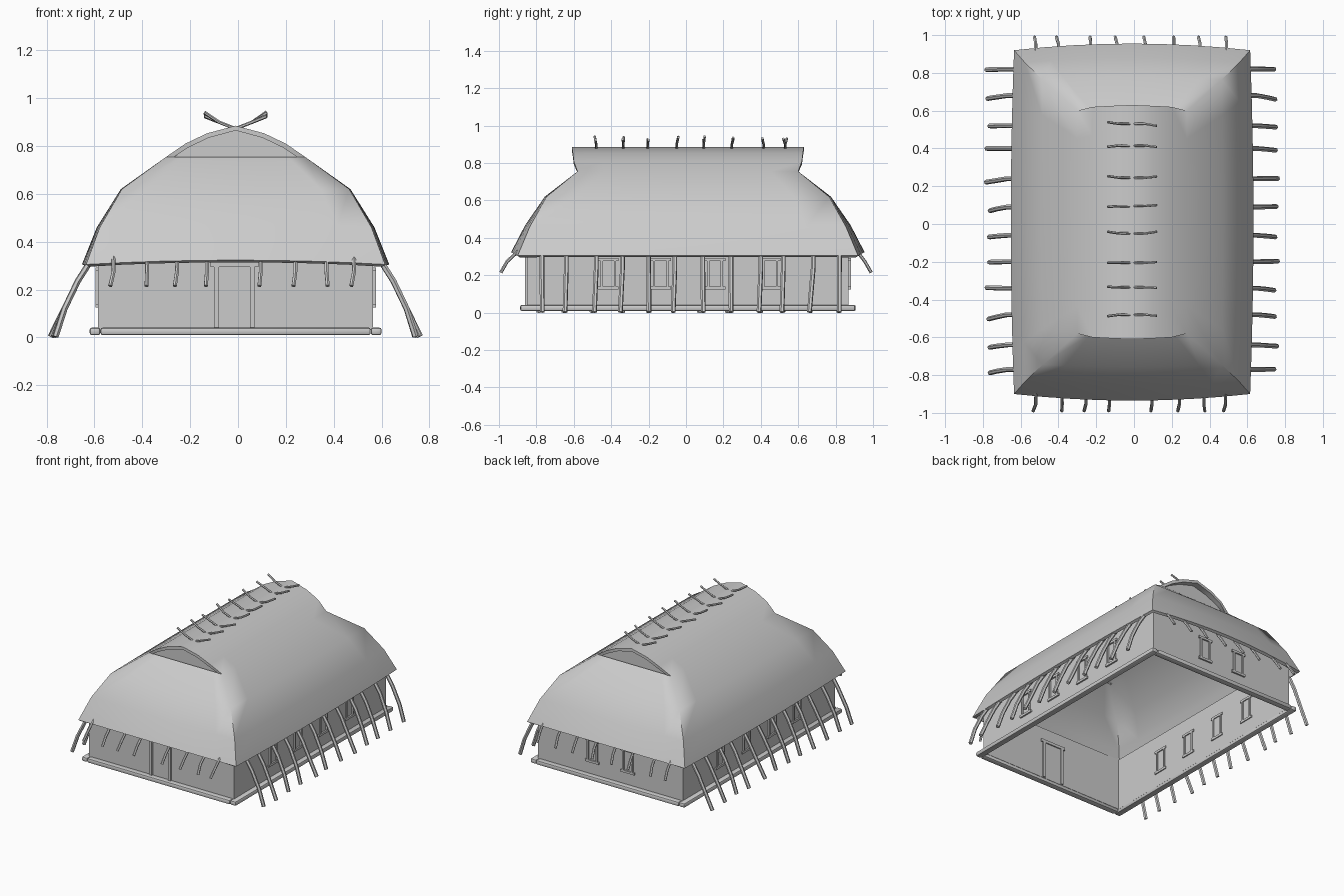
import bpy
import bmesh
import math
import random
from mathutils import Vector

random.seed(4)
if "Cube" in bpy.data.objects:
    bpy.data.objects.remove(bpy.data.objects["Cube"])

grey = bpy.data.materials.new("plain grey")
grey.use_nodes = True
COLOUR = (0.6, 0.6, 0.6, 1)
grey.diffuse_color = COLOUR
grey.node_tree.nodes["Principled BSDF"].inputs["Base Color"].default_value = COLOUR

CX, CY = -0.01, 0.01          # centre of the house body
WX, WY = 0.575, 0.86          # half size of the walls


def finish(name, bm):
    mesh = bpy.data.meshes.new(name)
    bm.to_mesh(mesh)
    bm.free()
    obj = bpy.data.objects.new(name, mesh)
    bpy.context.collection.objects.link(obj)
    mesh.materials.append(grey)
    return obj


def smooth(obj, degrees):
    bpy.ops.object.select_all(action="DESELECT")
    obj.select_set(True)
    bpy.context.view_layer.objects.active = obj
    for mod in list(obj.modifiers):
        bpy.ops.object.modifier_apply(modifier=mod.name)
    bpy.ops.object.shade_smooth_by_angle(angle=math.radians(degrees))


def add_box(bm, centre, size):
    verts = bmesh.ops.create_cube(bm, size=1)["verts"]
    bmesh.ops.scale(bm, vec=size, verts=verts)
    bmesh.ops.translate(bm, vec=centre, verts=verts)


def add_pole(bm, path, radius, sides=6):
    """Round pole through a bent path."""
    pts = [Vector(p) for p in path]
    rings = []
    for i, p in enumerate(pts):
        d = (pts[min(i + 1, len(pts) - 1)] - pts[max(i - 1, 0)]).normalized()
        u = d.cross(Vector((0.3, 0.9, 0.1))).normalized()
        v = d.cross(u)
        angles = [2 * math.pi * k / sides for k in range(sides)]
        rings.append([bm.verts.new(p + radius * (u * math.cos(a) + v * math.sin(a)))
                      for a in angles])
    for a, b in zip(rings, rings[1:]):
        for k in range(sides):
            m = (k + 1) % sides
            bm.faces.new((a[k], a[m], b[m], b[k]))
    bm.faces.new(rings[0][::-1])
    bm.faces.new(rings[-1])


# Thatched roof: hipped skirt, then a small gabled crown
SEG = 8
T = [2 * i / SEG - 1 for i in range(SEG + 1)]


def skirt_ring(hx, hy, z, bulge, lift):
    ring = []
    for t in T[:-1]:
        ring.append((hx + 0.5 * bulge * (1 - t * t), hy * t, z))
    for t in T[:-1]:
        ring.append((-hx * t, hy + bulge * (1 - t * t), z + lift * (1 - t * t)))
    return ring + [(-x, -y, h) for x, y, h in ring]


bm = bmesh.new()
skirt = [(0.625, 0.91, 0.305, 0.035, 0.018), (0.568, 0.845, 0.46, 0.025, 0.008),
         (0.475, 0.755, 0.62, 0.01, 0), (0.29, 0.59, 0.755, 0, 0)]
rings = [[bm.verts.new(p) for p in skirt_ring(*s)] for s in skirt]
for a, b in zip(rings, rings[1:]):
    for i in range(len(a)):
        j = (i + 1) % len(a)
        bm.faces.new((a[i], a[j], b[j], b[i]))
half = [(0.29, 0.59, 0.755), (0.21, 0.61, 0.81), (0.12, 0.615, 0.853)]
crown = half + [(0, 0.62, 0.885)] + [(-x, y, z) for x, y, z in reversed(half)]
rows = [[bm.verts.new((x, hy * t, z)) for t in T] for x, hy, z in crown]
for a, b in zip(rows, rows[1:]):
    for i in range(SEG):
        bm.faces.new((a[i], a[i + 1], b[i + 1], b[i]))
bmesh.ops.remove_doubles(bm, verts=bm.verts, dist=0.0005)
roof = finish("thatched_roof", bm)
roof.location = (CX, CY, 0)
shell = roof.modifiers.new("Thickness", "SOLIDIFY")
shell.thickness = 0.02
shell.offset = -1
smooth(roof, 60)

# Gable boards closing the crown
bm = bmesh.new()
for s in (-1, 1):
    outline = [(x * 0.97, z - 0.015) for x, _, z in crown]
    bm.faces.new([bm.verts.new((CX + x, CY + s * 0.575, z)) for x, z in outline[::-s]])
finish("gable_boards", bm)

# Walls, open underneath
bm = bmesh.new()
for s in (-1, 1):
    add_box(bm, (CX + s * (WX - 0.005), CY, 0.215), (0.01, 2 * WY, 0.37))
    add_box(bm, (CX, CY + s * (WY - 0.005), 0.215), (2 * WX - 0.02, 0.01, 0.37))
finish("walls", bm)

# Sill beams around the foot of the walls
bm = bmesh.new()
for s in (-1, 1):
    add_box(bm, (CX + s * 0.588, CY, 0.025), (0.045, 1.79, 0.032))
    add_box(bm, (CX, CY + s * 0.875, 0.025), (1.13, 0.045, 0.032))
beams = finish("sill_beams", bm)
bevel = beams.modifiers.new("Rounded", "BEVEL")
bevel.width = 0.01
bevel.segments = 2
smooth(beams, 40)

# Door frame through the front wall
bm = bmesh.new()
front = CY - WY
for x in (-0.09, 0.06):
    add_box(bm, (x, front + 0.003, 0.175), (0.02, 0.03, 0.28))
add_box(bm, (-0.015, front + 0.003, 0.305), (0.2, 0.03, 0.02))
finish("door_frame", bm)


# Window frames: two posts with a longer sill and lintel
def add_window(bm, x, y, along_y):
    def piece(offset, z, width, height):
        if along_y:
            add_box(bm, (x, y + offset, z), (0.028, width, height))
        else:
            add_box(bm, (x + offset, y, z), (width, 0.028, height))
    for s in (-1, 1):
        piece(s * 0.036, 0.21, 0.012, 0.16)
    for z in (0.132, 0.285):
        piece(0, z, 0.11, 0.016)


bm = bmesh.new()
for s in (-1, 1):
    for y in (-0.415, -0.135, 0.155, 0.45):
        add_window(bm, CX + s * (WX - 0.003), y, True)
    add_window(bm, CX + s * 0.14, CY + WY - 0.003, False)
finish("window_frames", bm)

# Leaning struts from the eaves to the ground
bm = bmesh.new()
STRUTS = (-0.77, -0.64, -0.48, -0.34, -0.2, -0.06, 0.09, 0.24, 0.4, 0.52, 0.68, 0.82)
for s in (-1, 1):
    for y in STRUTS:
        lean = random.uniform(-0.025, 0.005)
        foot = random.uniform(-0.015, 0.01)
        add_pole(bm, [(CX + s * 0.59, y, 0.345), (CX + s * 0.66, y, 0.235),
                      (CX + s * 0.715, y + lean / 2, 0.12),
                      (CX + s * (0.765 + foot), y + lean, 0.003)], 0.013)
smooth(finish("leaning_struts", bm), 50)

# Short rafter tails under the front and back eaves
bm = bmesh.new()
TAILS = {-1: (-0.52, -0.38, -0.255, -0.13, 0.095, 0.24, 0.37, 0.485),
         1: (-0.52, -0.4, -0.23, -0.09, 0.06, 0.21, 0.35, 0.49)}
for s, places in TAILS.items():
    for x in places:
        drift = random.uniform(-0.015, 0.005)
        add_pole(bm, [(x, CY + s * 0.9, 0.335), (x, s * 0.955, 0.275),
                      (x + drift, s * 0.99, 0.215)], 0.009)
smooth(finish("rafter_tails", bm), 50)

# Crossed sticks along the ridge
bm = bmesh.new()
for y in (-0.48, -0.335, -0.205, -0.05, 0.095, 0.245, 0.415, 0.53):
    for s in (-1, 1):
        rise = random.uniform(-0.012, 0.008)
        add_pole(bm, [(CX - s * 0.02, y, 0.865), (CX + s * 0.07, y, 0.9),
                      (CX + s * 0.13, y + random.uniform(-0.01, 0.01), 0.935 + rise)],
                 0.007)
smooth(finish("ridge_sticks", bm), 50)
